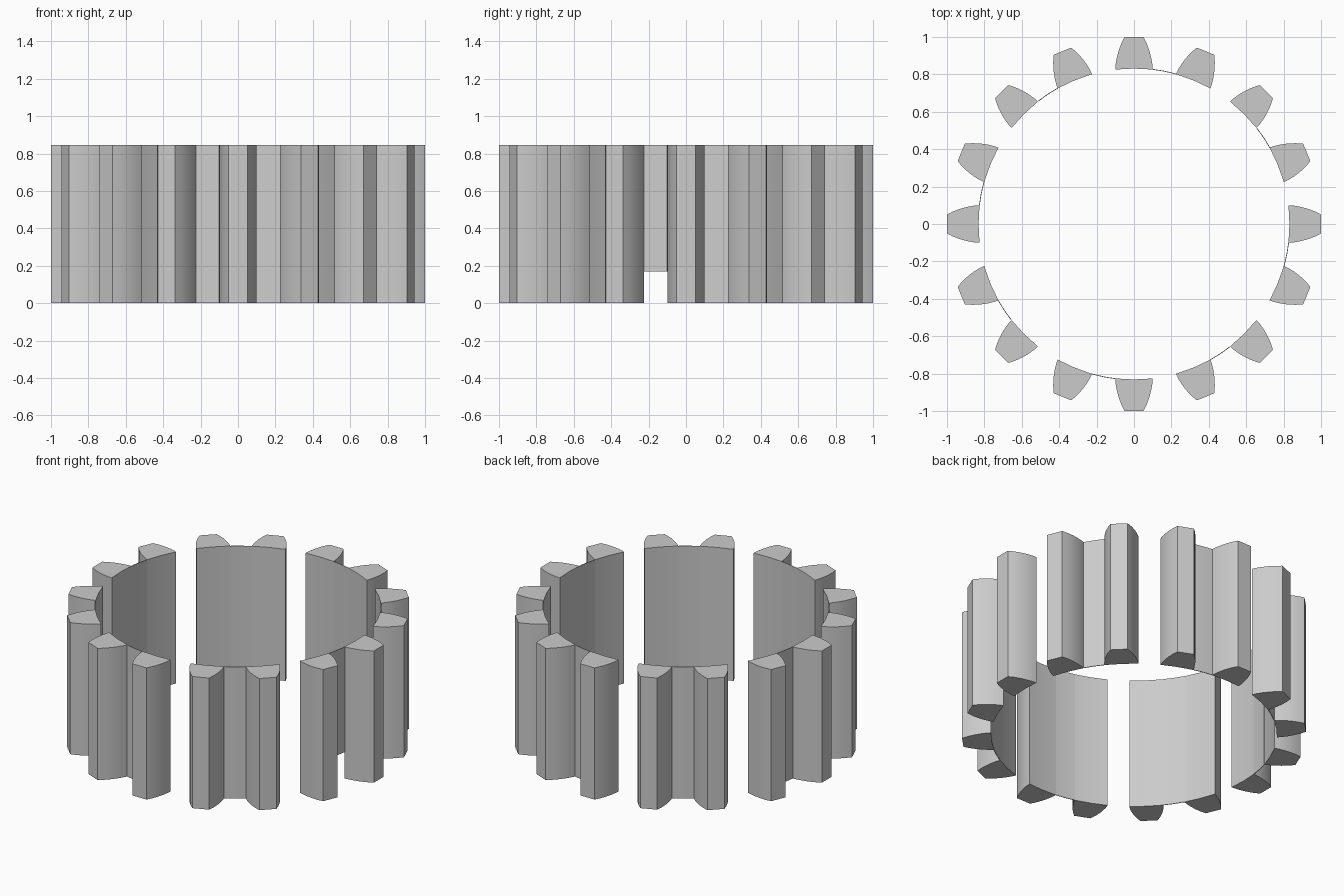
import bpy, math

if "Cube" in bpy.data.objects:
    bpy.data.objects.remove(bpy.data.objects["Cube"])

HEIGHT = 0.845
TEETH = 16
PITCH = 2 * math.pi / TEETH

# Half tooth outline: (sideways offset, radius), from bore to tip
HALF = [(0.1, 0.826), (0.098, 0.855), (0.092, 0.89), (0.083, 0.925),
        (0.068, 0.965), (0.05, 1.0)]
PROFILE = [(r, -t) for t, r in HALF] + [(r, t) for t, r in reversed(HALF)] + [(0.831, 0.0)]


def prism(name, outline, z0, z1, angle):
    """Extrude a flat outline upward and turn it about the axis."""
    c, s = math.cos(angle), math.sin(angle)
    ring = [(x * c - y * s, x * s + y * c) for x, y in outline]
    n = len(ring)
    verts = [(x, y, z) for z in (z0, z1) for x, y in ring]
    faces = [list(range(n))[::-1], list(range(n, 2 * n))]
    faces += [[i, (i + 1) % n, n + (i + 1) % n, n + i] for i in range(n)]
    mesh = bpy.data.meshes.new(name)
    mesh.from_pydata(verts, [], faces)
    obj = bpy.data.objects.new(name, mesh)
    bpy.context.collection.objects.link(obj)
    mesh.shade_smooth()
    mesh.set_sharp_from_angle(angle=math.radians(20))
    return obj


# Thin web outline, bridging the gap between two neighbouring teeth
R_IN, R_OUT = 0.831, 0.835
half_gap = PITCH / 2 - math.atan2(0.1, 0.826)
steps = [-half_gap, 0, half_gap]
WEB = [(R_OUT * math.cos(a), R_OUT * math.sin(a)) for a in steps]
WEB += [(R_IN * math.cos(a), R_IN * math.sin(a)) for a in reversed(steps)]

# Ring of teeth
for i in range(TEETH):
    prism("tooth", PROFILE, 0, HEIGHT, i * PITCH)

# Webs join the teeth in pairs; the one on the right is notched at the bottom
for i in range(0, TEETH, 2):
    prism("web", WEB, 0.17 if i == 0 else 0, HEIGHT, (i - 0.5) * PITCH)
